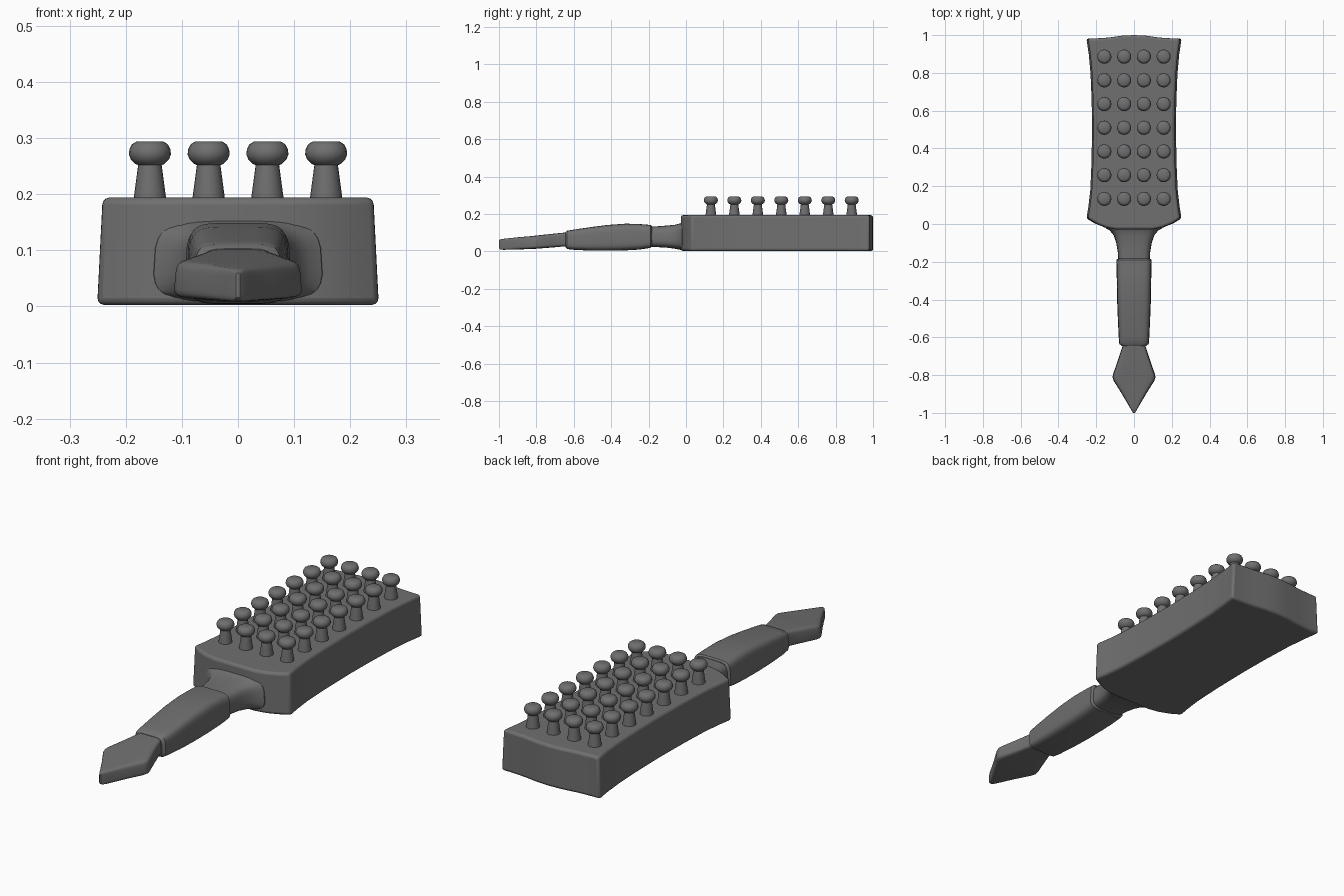
import bpy, bmesh, math


def finish(name, bm, bevel=0.0, angle=35):
    bmesh.ops.recalc_face_normals(bm, faces=bm.faces)
    me = bpy.data.meshes.new(name)
    bm.to_mesh(me)
    bm.free()
    ob = bpy.data.objects.new(name, me)
    bpy.context.collection.objects.link(ob)
    bpy.context.view_layer.objects.active = ob
    ob.select_set(True)
    if bevel:
        b = ob.modifiers.new("soft_edges", 'BEVEL')
        b.width = bevel
        b.segments = 3
        b.limit_method = 'ANGLE'
        b.angle_limit = math.radians(40)
    bpy.ops.object.shade_smooth_by_angle(angle=math.radians(angle))
    ob.select_set(False)
    return ob


def skin(bm, rings):
    loops = [[bm.verts.new(p) for p in r] for r in rings]
    n = len(loops[0])
    for a, b in zip(loops, loops[1:]):
        for i in range(n):
            j = (i + 1) % n
            bm.faces.new((a[i], a[j], b[j], b[i]))
    bm.faces.new(loops[0])
    bm.faces.new(loops[-1])


def section(y, hw, zb, zt, power):
    # rounded-box cross-section, slightly narrower at the top
    pts = []
    for i in range(32):
        a = 2 * math.pi * (i + 0.5) / 32
        c, s = math.cos(a), math.sin(a)
        u = math.copysign(abs(c) ** power, c)
        v = math.copysign(abs(s) ** power, s)
        x = u * hw * (1 - 0.06 * max(v, 0))
        pts.append((x, y, (zb + zt) / 2 + v * (zt - zb) / 2))
    return pts


def loft(name, sections, power):
    bm = bmesh.new()
    skin(bm, [section(*s, power) for s in sections])
    return finish(name, bm)


# Head: waisted slab with a bowed back end, a little wider at the base
half = [(0.0, -0.028), (0.1, -0.028), (0.15, -0.018), (0.2, 0.003), (0.243, 0.03),
        (0.233, 0.09), (0.223, 0.18), (0.217, 0.32), (0.214, 0.5), (0.216, 0.65),
        (0.222, 0.8), (0.231, 0.9), (0.243, 0.982),
        (0.2, 0.982), (0.13, 0.987), (0.06, 0.997), (0.0, 1.0)]
outline = half + [(-x, y) for x, y in half[-2:0:-1]]
bm = bmesh.new()
skin(bm, [[(x * k, y, z) for x, y in outline] for k, z in ((1.04, 0.003), (1.0, 0.194))])
finish("brush_head", bm, bevel=0.012)

# Neck flaring into the head
loft("neck", [(0.03, 0.165, 0.006, 0.162), (-0.022, 0.15, 0.007, 0.155),
              (-0.035, 0.128, 0.01, 0.149), (-0.06, 0.108, 0.015, 0.143),
              (-0.1, 0.094, 0.02, 0.139), (-0.15, 0.086, 0.023, 0.135),
              (-0.22, 0.082, 0.024, 0.134)], 0.5)

# Grip sleeve, gently swelling
loft("grip", [(-0.183, 0.084, 0.026, 0.136), (-0.19, 0.094, 0.019, 0.142),
              (-0.25, 0.092, 0.01, 0.147), (-0.32, 0.091, 0.006, 0.149),
              (-0.42, 0.089, 0.004, 0.142), (-0.52, 0.085, 0.005, 0.129),
              (-0.6, 0.081, 0.009, 0.117), (-0.635, 0.078, 0.013, 0.111),
              (-0.645, 0.066, 0.022, 0.103)], 0.4)

# Pointed end
loft("pointed_end", [(-0.6, 0.058, 0.028, 0.104), (-0.65, 0.062, 0.027, 0.101),
                     (-0.72, 0.085, 0.021, 0.094), (-0.795, 0.111, 0.015, 0.086),
                     (-0.812, 0.114, 0.014, 0.084), (-0.83, 0.108, 0.013, 0.082),
                     (-0.9, 0.064, 0.011, 0.076), (-0.975, 0.02, 0.009, 0.068),
                     (-0.993, 0.01, 0.011, 0.065), (-1.0, 0.004, 0.016, 0.06)], 0.3)

# Knobbed bristles in a 4 x 7 grid, sharing one turned mesh
profile = [(0.031, 0.17), (0.029, 0.192), (0.021, 0.252), (0.026, 0.254), (0.034, 0.262),
           (0.0375, 0.271), (0.0365, 0.28), (0.032, 0.289), (0.024, 0.294)]
bm = bmesh.new()
skin(bm, [[(r * math.cos(2 * math.pi * i / 20), r * math.sin(2 * math.pi * i / 20), z)
           for i in range(20)] for r, z in profile])
first = finish("bristle", bm, angle=45)
for row in range(7):
    for col in range(4):
        ob = first
        if row or col:
            ob = first.copy()
            bpy.context.collection.objects.link(ob)
        ob.location = (-0.157 + 0.1047 * col, 0.133 + 0.1255 * row, 0)

# Dark grey finish on every part
grey = bpy.data.materials.new("dark_grey")
grey.diffuse_color = (0.16, 0.16, 0.16, 1)
for me in bpy.data.meshes:
    me.materials.append(grey)
